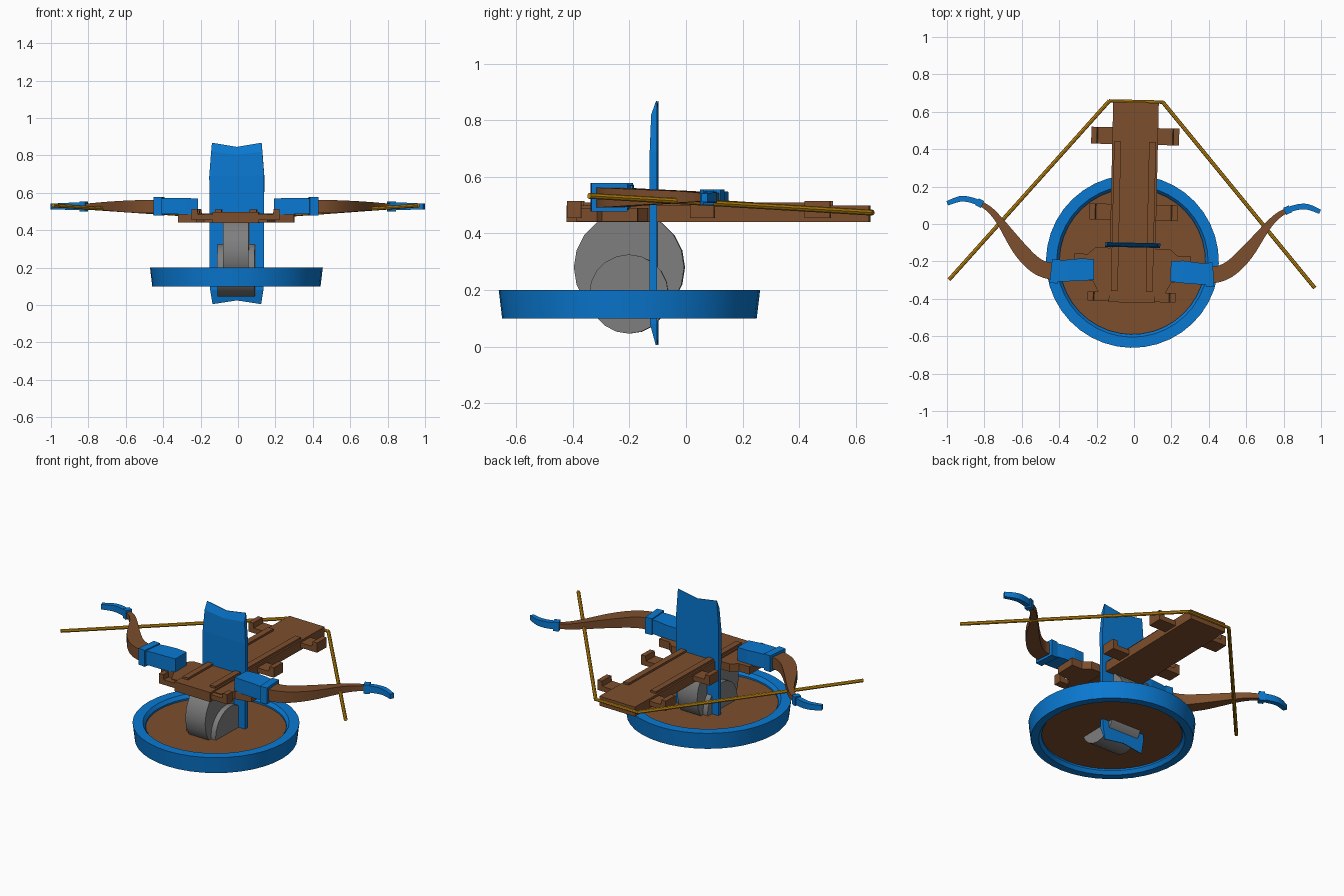
import bpy, bmesh
from math import sin, cos, pi, radians
from mathutils import Vector, Matrix

old = bpy.data.objects.get("Cube")
if old:
    bpy.data.objects.remove(old, do_unlink=True)

# The whole model sits turned slightly about z
TURN = Matrix.Translation((-0.004, 0, 0)) @ Matrix.Rotation(radians(-1.3), 4, 'Z')


def material(name, rgb):
    m = bpy.data.materials.new(name)
    m.use_nodes = True
    m.diffuse_color = (*rgb, 1)
    m.node_tree.nodes["Principled BSDF"].inputs["Base Color"].default_value = (*rgb, 1)
    return m


BLUE = material("blue", (0.003, 0.19, 0.64))
WOOD = material("brown wood", (0.205, 0.077, 0.026))
STEEL = material("grey metal", (0.21, 0.21, 0.21))
GOLD = material("gold string", (0.58, 0.27, 0.006))


def finish(name, bm, mat, smooth=False):
    bmesh.ops.recalc_face_normals(bm, faces=bm.faces)
    me = bpy.data.meshes.new(name)
    bm.to_mesh(me)
    bm.free()
    ob = bpy.data.objects.new(name, me)
    bpy.context.collection.objects.link(ob)
    me.materials.append(mat)
    ob.matrix_world = TURN
    if smooth:
        bpy.ops.object.select_all(action='DESELECT')
        ob.select_set(True)
        bpy.context.view_layer.objects.active = ob
        bpy.ops.object.shade_smooth_by_angle(angle=radians(35))
    return ob


def loft(name, rings, mat, closed=False, smooth=False):
    """Skin a row of equal-sized point rings; cap the ends unless closed."""
    bm = bmesh.new()
    vs = [[bm.verts.new(p) for p in r] for r in rings]
    n = len(vs[0])
    pairs = list(zip(vs, vs[1:])) + ([(vs[-1], vs[0])] if closed else [])
    for a, b in pairs:
        for i in range(n):
            j = (i + 1) % n
            bm.faces.new((a[i], a[j], b[j], b[i]))
    if not closed:
        bm.faces.new(vs[0])
        bm.faces.new(vs[-1])
    return finish(name, bm, mat, smooth)


def prism(name, outline, z0, z1, mat):
    return loft(name, [[(x, y, z) for x, y in outline] for z in (z0, z1)], mat)


def box(name, x0, x1, y0, y1, z0, z1, mat):
    return prism(name, [(x0, y0), (x1, y0), (x1, y1), (x0, y1)], z0, z1, mat)


def wheel(name, half, r, y, z, mat, n):
    ring = lambda x, q: [(x, y + q * cos(2 * pi * i / n), z + q * sin(2 * pi * i / n)) for i in range(n)]
    return loft(name, [ring(-half, r), ring(half, r)], mat, smooth=True)


def swept_bar(name, path, side, mat, smooth=False):
    """Rectangular bar through (x, y, half width, bottom, top) stations."""
    rings = []
    for i, (x, y, w, z0, z1) in enumerate(path):
        a, b = path[max(i - 1, 0)], path[min(i + 1, len(path) - 1)]
        t = Vector((b[0] - a[0], b[1] - a[1])).normalized()
        nx, ny = -t.y * w, t.x * w
        rings.append([(side * (x + nx), y + ny, z0), (side * (x - nx), y - ny, z0),
                      (side * (x - nx), y - ny, z1), (side * (x + nx), y + ny, z1)])
    return loft(name, rings, mat, smooth=smooth)


def curve_through(keys, steps=4):
    """Catmull-Rom interpolation of stations."""
    out = []
    for i in range(len(keys) - 1):
        p = [keys[max(0, min(len(keys) - 1, i + k))] for k in (-1, 0, 1, 2)]
        for s in range(steps):
            t = s / steps
            out.append(tuple(0.5 * (2 * b + (c - a) * t + (2 * a - 5 * b + 4 * c - d) * t * t
                                    + (3 * b - a - 3 * c + d) * t ** 3) for a, b, c, d in zip(*p)))
    return out + [keys[-1]]


# Base: dished rim around a wooden floor
CY, N = -0.2, 40
rim = [(0.45, 0.1), (0.462, 0.2), (0.405, 0.2), (0.39, 0.18), (0.39, 0.12), (0.405, 0.1)]
loft("base_rim", [[(r * cos(2 * pi * i / N), CY + r * sin(2 * pi * i / N), z) for r, z in rim]
                  for i in range(N)], BLUE, closed=True, smooth=True)
prism("base_floor", [(0.395 * cos(2 * pi * i / N), CY + 0.395 * sin(2 * pi * i / N))
                     for i in range(N)], 0.13, 0.17, WOOD)

# Pivot wheels
wheel("large_wheel", 0.068, 0.195, CY, 0.28, STEEL, 20)
wheel("small_wheel", 0.1, 0.14, CY, 0.186, STEEL, 20)

# Upright blade, notched at both ends, with its front face bevelled toward the tips
BACK = -0.1
fin = [(0.13, 0.005, 0.025, 0.004), (0.142, 0.08, 0.085, 0.024), (0.145, 0.2, 0.2, 0.025),
       (0.147, 0.69, 0.69, 0.025), (0.137, 0.82, 0.805, 0.02), (0.133, 0.868, 0.846, 0.003)]
loft("blade", [[(-w, BACK, ze), (0, BACK, zm), (w, BACK, ze),
                (w, BACK - d, ze), (0, BACK - d, zm), (-w, BACK - d, ze)]
               for w, ze, zm, d in fin], BLUE)

# Stock with two long rails
box("stock", -0.122, 0.122, -0.42, 0.65, 0.44, 0.498, WOOD)
for side, label in ((1, "left"), (-1, "right")):
    xs = sorted((side * 0.075, side * 0.112))
    box(label + "_rail", *xs, -0.36, 0.44, 0.49, 0.51, WOOD)

# Cross bars with upturned ends
for label, y0, y1 in (("rear", 0.425, 0.515), ("middle", 0.02, 0.105), ("front", -0.415, -0.365)):
    h = 0.235
    prof = [(-h, 0.515), (-h, 0.455), (h, 0.455), (h, 0.515),
            (h - 0.03, 0.515), (h - 0.035, 0.485), (-h + 0.035, 0.485), (-h + 0.03, 0.515)]
    loft(label + "_cross_bar", [[(x, y, z) for x, z in prof] for y in (y0, y1)], WOOD)

# Limb mount: tapered plate under the stock
half = [(0.17, -0.385), (0.21, -0.31), (0.31, -0.29), (0.31, -0.165), (0.24, -0.165), (0.2, -0.13)]
prism("limb_mount", half + [(-x, y) for x, y in reversed(half)], 0.442, 0.49, WOOD)

# Bow limbs, sockets, collars and tips
limb = curve_through([(0.38, -0.262, 0.05, 0.492, 0.562), (0.46, -0.257, 0.044, 0.492, 0.562),
                      (0.53, -0.222, 0.042, 0.494, 0.56), (0.61, -0.14, 0.038, 0.5, 0.556),
                      (0.71, -0.005, 0.021, 0.508, 0.55), (0.77, 0.06, 0.016, 0.512, 0.545),
                      (0.83, 0.097, 0.013, 0.514, 0.542)])
tip = curve_through([(0.82, 0.092, 0.015, 0.508, 0.548), (0.875, 0.11, 0.015, 0.508, 0.548),
                     (0.93, 0.113, 0.015, 0.51, 0.546), (0.997, 0.088, 0.012, 0.512, 0.542)], 3)
socket = [(0.205, -0.248, 0.055, 0.482, 0.57), (0.27, -0.25, 0.06, 0.485, 0.572),
          (0.34, -0.256, 0.058, 0.486, 0.573), (0.42, -0.263, 0.054, 0.488, 0.57)]
collar = [(0.39, -0.264, 0.064, 0.478, 0.578), (0.435, -0.26, 0.064, 0.478, 0.578)]
tip_collar = [(0.808, 0.086, 0.02, 0.5, 0.555), (0.838, 0.1, 0.02, 0.5, 0.555)]
for side, label in ((1, "left"), (-1, "right")):
    swept_bar(label + "_limb", limb, side, WOOD, True)
    swept_bar(label + "_limb_tip", tip, side, BLUE, True)
    swept_bar(label + "_limb_socket", socket, side, BLUE)
    swept_bar(label + "_limb_collar", collar, side, BLUE)
    swept_bar(label + "_tip_collar", tip_collar, side, BLUE)


# Drawn string: three straight runs hooked behind the stock
def rod(name, a, b, r):
    a, b = Vector(a), Vector(b)
    bm = bmesh.new()
    m = Matrix.Translation((a + b) / 2) @ (b - a).to_track_quat('Z', 'Y').to_matrix().to_4x4()
    bmesh.ops.create_cone(bm, cap_ends=True, segments=8, radius1=r, radius2=r,
                          depth=(b - a).length, matrix=m)
    finish(name, bm, GOLD, True)


for side, label in ((1, "left"), (-1, "right")):
    rod(label + "_string", (side * 0.978, -0.32, 0.533), (side * 0.143, 0.655, 0.474), 0.0105)
rod("rear_string", (-0.146, 0.655, 0.474), (0.146, 0.655, 0.474), 0.009)
